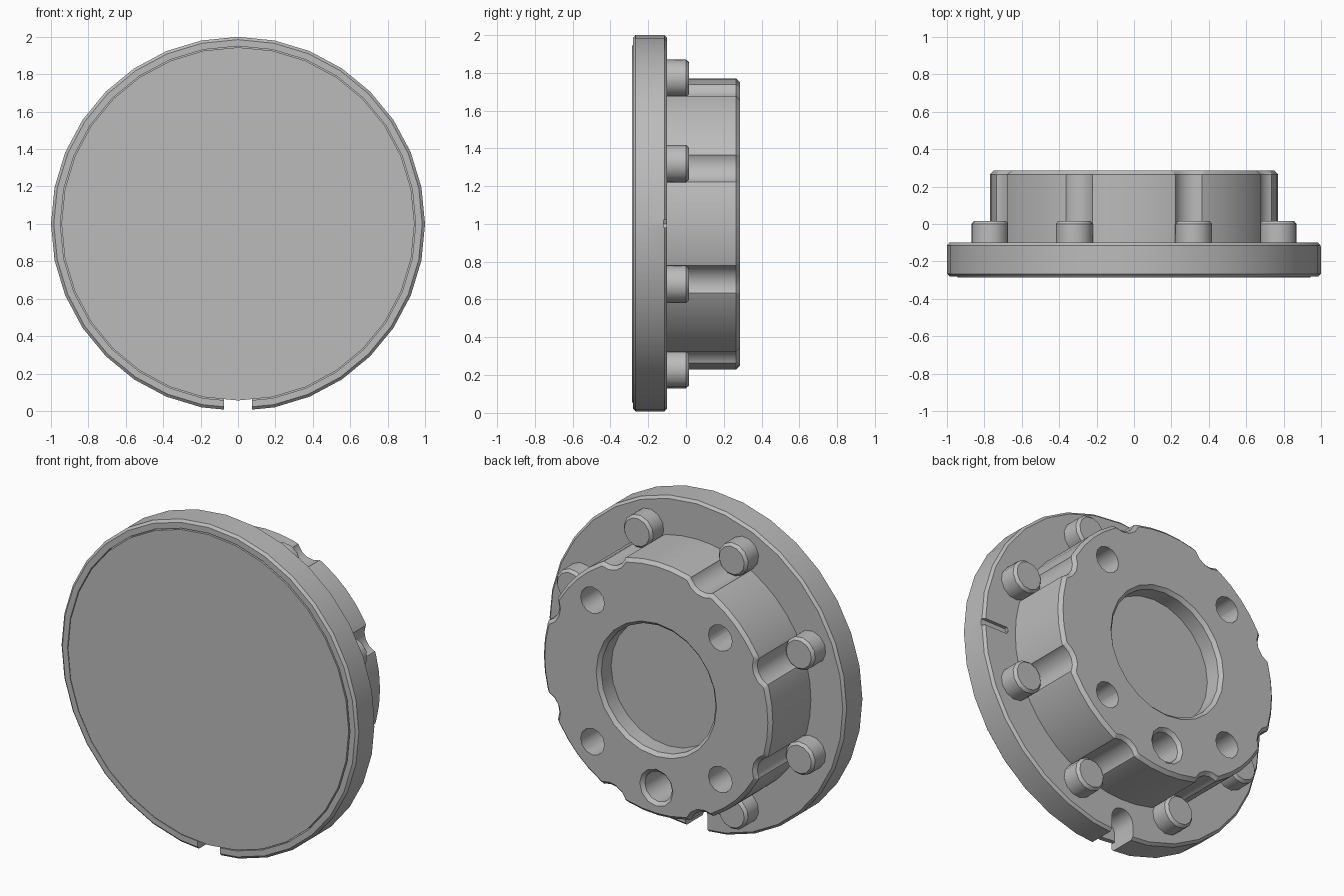
import bpy
import bmesh
import math

cube = bpy.data.objects.get("Cube")
if cube:
    bpy.data.objects.remove(cube, do_unlink=True)

MID = 1.0                      # height of the wheel axis
FLANGE_BACK, HUB_BACK = -0.10, 0.285
BOLT_CIRCLE = 0.834

grey = bpy.data.materials.new("metal grey")
grey.use_nodes = True
colour = (0.5, 0.5, 0.5, 1)
grey.diffuse_color = colour
grey.node_tree.nodes["Principled BSDF"].inputs["Base Color"].default_value = colour


def add_lathe(bm, profile, sides, x=0, z=0, turn=0.0):
    """Closed solid turned about a y axis; profile is (radius, y) pairs."""
    rings = []
    for r, y in profile:
        angles = [turn + math.tau * i / sides for i in range(sides)]
        rings.append([bm.verts.new((x + r * math.cos(a), y, MID + z + r * math.sin(a)))
                      for a in angles])
    for a, b in zip(rings, rings[1:]):
        for i in range(sides):
            j = (i + 1) % sides
            bm.faces.new((a[i], a[j], b[j], b[i]))
    bm.faces.new(rings[0])
    bm.faces.new(rings[-1])


def add_prism(bm, outline, y0, y1):
    """Extrude an (x, z) outline along y."""
    a, b = [[bm.verts.new((x, y, MID + z)) for x, z in outline] for y in (y0, y1)]
    for i in range(len(a)):
        j = (i + 1) % len(a)
        bm.faces.new((a[i], a[j], b[j], b[i]))
    bm.faces.new(a)
    bm.faces.new(b)


def finish(name, bm):
    bmesh.ops.recalc_face_normals(bm, faces=bm.faces)
    mesh = bpy.data.meshes.new(name)
    bm.to_mesh(mesh)
    bm.free()
    obj = bpy.data.objects.new(name, mesh)
    bpy.context.collection.objects.link(obj)
    mesh.materials.append(grey)
    return obj


def cut(obj, bm):
    cutter = finish("cutter", bm)
    cutter.hide_render = True
    mod = obj.modifiers.new("cut", 'BOOLEAN')
    mod.operation = 'DIFFERENCE'
    mod.solver = 'EXACT'
    mod.object = cutter
    bpy.ops.object.select_all(action='DESELECT')
    bpy.context.view_layer.objects.active = obj
    obj.select_set(True)
    bpy.ops.object.modifier_apply(modifier=mod.name)
    bpy.data.objects.remove(cutter, do_unlink=True)


def smooth(obj):
    bpy.ops.object.select_all(action='DESELECT')
    bpy.context.view_layer.objects.active = obj
    obj.select_set(True)
    bpy.ops.object.shade_smooth_by_angle(angle=math.radians(32))


def ring_points(radius, count, start):
    for i in range(count):
        a = start + math.tau * i / count
        yield radius * math.cos(a), radius * math.sin(a), a


# Flange with a shallow seat for the front plate
bm = bmesh.new()
add_lathe(bm, [(0.95, -0.255), (0.95, -0.281), (0.985, -0.281), (1.0, -0.267),
               (1.0, FLANGE_BACK - 0.015), (0.985, FLANGE_BACK), (0.3, FLANGE_BACK)], 32)
flange = finish("flange", bm)

# Rounded notch at the bottom and a small radial index groove on the left
bm = bmesh.new()
arc = [(0.075 * math.cos(a), 0.075 * math.sin(a) - 0.90)
       for a in (math.pi * i / 10 for i in range(11))]
add_prism(bm, arc + [(-0.075, -1.1), (0.075, -1.1)], -0.4, 0.0)
cut(flange, bm)
bm = bmesh.new()
add_prism(bm, [(0.83, -0.02), (1.1, -0.02), (1.1, 0.02), (0.83, 0.02), (0.82, 0)],
          FLANGE_BACK - 0.02, 0.0)
cut(flange, bm)
smooth(flange)

# Front plate
bm = bmesh.new()
add_lathe(bm, [(0.944, -0.255), (0.944, -0.285)], 32)
smooth(finish("front_plate", bm))

# Hub with chamfered rim
bm = bmesh.new()
add_lathe(bm, [(0.77, FLANGE_BACK - 0.01), (0.77, HUB_BACK - 0.02), (0.75, HUB_BACK)], 48)
hub = finish("hub", bm)

# Scalloped channels above each bolt
bm = bmesh.new()
for x, z, a in ring_points(BOLT_CIRCLE, 8, math.pi / 8):
    add_lathe(bm, [(0.105, -0.2), (0.105, HUB_BACK - 0.02), (0.145, HUB_BACK + 0.02)],
              16, x, z, a)
cut(hub, bm)

# Central recess, four fixing holes and one larger chamfered hole
bm = bmesh.new()
add_lathe(bm, [(0.385, HUB_BACK - 0.115), (0.385, HUB_BACK - 0.02),
               (0.425, HUB_BACK + 0.02)], 24)
for x, z, a in ring_points(0.608, 4, math.pi / 4):
    add_lathe(bm, [(0.08, HUB_BACK - 0.3), (0.08, HUB_BACK + 0.02)], 12, x, z)
add_lathe(bm, [(0.092, HUB_BACK - 0.25), (0.092, HUB_BACK - 0.02),
               (0.132, HUB_BACK + 0.02)], 12, 0, -0.595)
cut(hub, bm)
smooth(hub)

# Bolt heads
for i, (x, z, a) in enumerate(ring_points(BOLT_CIRCLE, 8, math.pi / 8)):
    bm = bmesh.new()
    add_lathe(bm, [(0.1, FLANGE_BACK - 0.01), (0.1, 0.0), (0.085, 0.017)], 12, x, z, a)
    smooth(finish(f"bolt_{i + 1}", bm))
